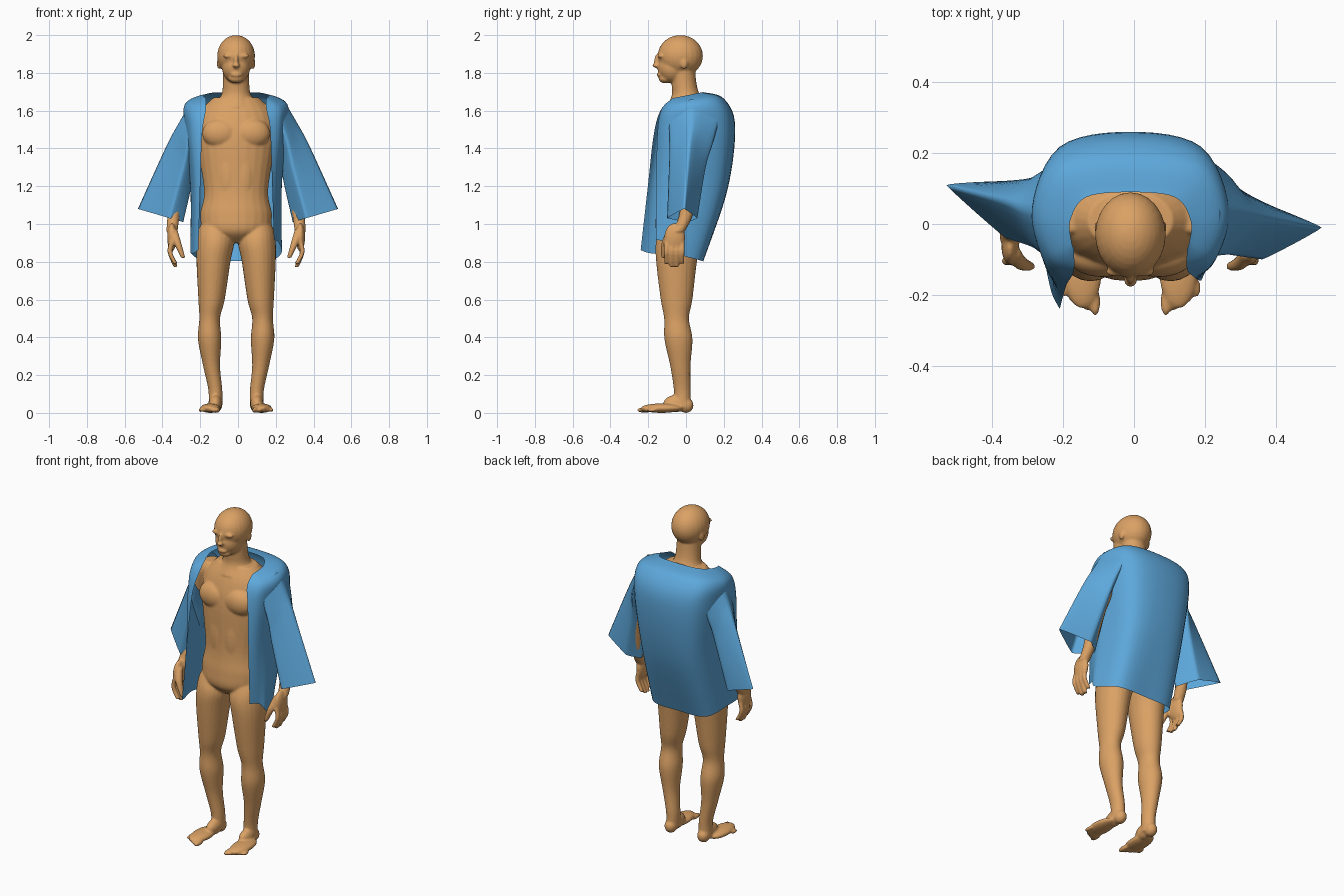
import bpy, bmesh, math
from mathutils import Matrix, Vector

cube = bpy.data.objects.get("Cube")
if cube:
    bpy.data.objects.remove(cube, do_unlink=True)

MID = -.01  # the figure stands slightly off centre
SIDES = {"left": 1, "right": -1}


def material(name, *colour):
    mat = bpy.data.materials.new(name)
    mat.use_nodes = True
    mat.diffuse_color = (*colour, 1)
    shader = next(n for n in mat.node_tree.nodes if n.type == "BSDF_PRINCIPLED")
    shader.inputs["Base Color"].default_value = mat.diffuse_color
    return mat


skin = material("tan skin", .71, .36, .13)
cloth = material("blue cloth", .11, .39, .71)


def spline(rows, steps, closed=False, tension=.5):
    """Smooth curve through points with any number of coordinates."""
    points = [Vector(row) for row in rows]
    count = len(points)

    def pick(index):
        if closed:
            return points[index % count]
        return points[max(0, min(count - 1, index))]

    curve = []
    for i in range(count if closed else count - 1):
        start, end = pick(i), pick(i + 1)
        leave = (end - pick(i - 1)) * tension
        arrive = (pick(i + 2) - start) * tension
        for step in range(steps):
            t = step / steps
            ease = t * t * (3 - 2 * t)
            curve.append(start.lerp(end, ease) + leave * t * (1 - t) ** 2 - arrive * t * t * (1 - t))
    if not closed:
        curve.append(points[-1])
    return curve


def bridge(bm, rings, closed=True):
    """Quads between neighbouring rings of points."""
    rings = [[bm.verts.new(point) for point in ring] for ring in rings]
    for low, high in zip(rings, rings[1:]):
        for i in range(len(low) if closed else len(low) - 1):
            j = (i + 1) % len(low)
            bm.faces.new((low[i], low[j], high[j], high[i]))
    return rings


def limb(bm, rows, side=1, depth=1, sides=24):
    """Solid through level rings given as x, y, z, radius; depth stretches them in y."""
    rings = []
    for x, y, z, radius in spline(rows, 6):
        centre = Vector((side * x + MID, y, z))
        angles = [math.tau * k / sides for k in range(sides)]
        rings.append([centre + radius * Vector((math.cos(a), depth * math.sin(a), 0)) for a in angles])
    rings = bridge(bm, rings)
    bm.faces.new(rings[0])
    bm.faces.new(rings[-1])


def blob(bm, centre, size, side=1):
    """Ellipsoid muscle or bony part."""
    x, y, z = centre
    place = Matrix.Translation((side * x + MID, y, z)) @ Matrix.Diagonal((*size, 1))
    bmesh.ops.create_uvsphere(bm, u_segments=24, v_segments=16, radius=1, matrix=place)


def finish(bm, name, mat):
    bmesh.ops.recalc_face_normals(bm, faces=bm.faces)
    for face in bm.faces:
        face.smooth = True
    mesh = bpy.data.meshes.new(name)
    bm.to_mesh(mesh)
    bm.free()
    mesh.materials.append(mat)
    obj = bpy.data.objects.new(name, mesh)
    bpy.context.scene.collection.objects.link(obj)
    return obj


body = bmesh.new()

# Torso and neck
limb(body, [(0, -.04, .9, .08), (0, -.04, .96, .17), (0, -.03, 1.05, .19), (0, -.03, 1.18, .17),
            (0, 0, 1.45, .21), (0, .02, 1.58, .2), (0, .01, 1.67, .12)], depth=.68)
limb(body, [(0, .01, 1.62, .12), (0, 0, 1.68, .08), (0, -.01, 1.74, .07), (0, -.02, 1.84, .07)], depth=.95)

# Skull, jaw, chin, nose and mouth
blob(body, (0, -.03, 1.89), (.1, .12, .11))
blob(body, (0, -.07, 1.83), (.075, .08, .085))
blob(body, (0, -.11, 1.77), (.04, .035, .025))
blob(body, (0, -.15, 1.86), (.012, .02, .04))
blob(body, (0, -.155, 1.84), (.02, .025, .012))
blob(body, (0, -.14, 1.79), (.03, .015, .012))

for side in SIDES.values():
    # Brow and ear
    blob(body, (.035, -.135, 1.89), (.035, .015, .012), side)
    blob(body, (.09, -.01, 1.85), (.012, .02, .03), side)

    # Chest and stomach muscles
    blob(body, (.08, -.09, 1.48), (.1, .06, .08), side)
    blob(body, (.04, -.1, 1.25), (.06, .045, .18), side)

    # Leg from hip to heel
    limb(body, [(.1, -.03, 1.04, .06), (.11, -.03, .97, .09), (.11, -.04, .9, .1), (.12, -.05, .8, .09),
                (.13, -.05, .6, .07), (.14, -.05, .5, .055), (.14, -.04, .39, .062),
                (.13, -.03, .25, .045), (.11, -.02, .12, .037), (.11, -.02, .03, .037)],
         side, depth=1.2)

    # Heel, arch, sole and toes
    blob(body, (.11, 0, .04), (.035, .04, .04), side)
    blob(body, (.11, -.05, .05), (.035, .07, .045), side)
    blob(body, (.135, -.13, .025), (.055, .11, .025), side)
    for toe in range(5):
        shrink = 1 - .08 * toe
        blob(body, (.1 + .022 * toe, .01 * toe - .22, .015),
             (.015 * shrink, .04 * shrink, .015 * shrink), side)

    # Arm and palm
    limb(body, [(.18, .02, 1.63, .04), (.2, .02, 1.57, .06), (.25, .04, 1.42, .055), (.3, .04, 1.28, .045),
                (.33, 0, 1.05, .033), (.34, -.04, .96, .03)], side, depth=1.1)
    blob(body, (.34, -.06, .93), (.025, .055, .075), side)

    # Curled fingers and thumb
    for finger in range(4):
        y = -.02 - .028 * finger
        tip = .79 - .02 * math.sin(finger)
        limb(body, [(.34, y, .91, .013), (.35, y, .85, .013), (.32, y, tip, .012)], side)
    limb(body, [(.33, -.08, .97, .02), (.31, -.11, .9, .02), (.28, -.12, .82, .012)], side)

# Fuse the overlapping parts into one smooth skin
figure = finish(body, "body", skin)
fuse = figure.modifiers.new("fuse", "REMESH")
fuse.mode = "VOXEL"
fuse.voxel_size = .006
fuse.use_smooth_shade = True
soften = figure.modifiers.new("soften", "SMOOTH")
soften.factor = .5
soften.iterations = 6

# Open jacket, from neckline to hem: height, front edge x, side x, front y, back y
levels = [(1.68, .16, .17, -.07, .09), (1.63, .16, .27, -.13, .2), (1.5, .18, .27, -.16, .26),
          (1.2, .19, .24, -.18, .22), (.83, .2, .24, -.2, .09)]
grid = []
for index, (height, edge, flank, front, back) in enumerate(levels):
    drop = (index / (len(levels) - 1)) ** 2
    tilt = .2 - .5 * drop  # shoulders rise to the back, the hem falls
    halves = []
    for side in SIDES.values():
        sway = .04 * side * drop  # one front panel hangs lower
        outline = [(edge, front + sway, sway), ((edge + 2 * flank) / 3, .7 * front + sway, sway),
                   (flank, (front + back) / 2, 0), (.74 * flank, .84 * back, 0)]
        halves.append([(side * x + MID, y, height + tilt * y + lift) for x, y, lift in outline])
    spine = (MID, back, height + tilt * back)
    grid.append(spline(halves[0] + [spine] + halves[1][::-1], 6))
jacket = bmesh.new()
bridge(jacket, [spline(column, 8) for column in zip(*grid)], closed=False)
finish(jacket, "jacket", cloth)

# Wide sleeves, from shoulder to cuff: outer x and z, inner x and z
cuts = [(.24, 1.66, .22, 1.4), (.31, 1.54, .23, 1.33), (.38, 1.41, .24, 1.23), (.53, 1.08, .29, 1.01)]
for name, side in SIDES.items():
    rings = []
    for index, (x, z, inner_x, inner_z) in enumerate(cuts):
        along = index / (len(cuts) - 1)
        swing = .06 * side * along ** 2  # the cuffs swing opposite ways
        outer = Vector((side * x, .03 + .02 * along - swing, z))
        inner = Vector((side * inner_x, .03 - .02 * along, inner_z))
        middle = outer.lerp(inner, .5 + .2 * along)
        middle.y = .04 - .03 * along - swing / 2
        reach = Vector((0, .13 - .05 * along, 0))
        ring = [outer, middle - reach, inner, middle + reach]
        rings.append(spline(ring, 6, closed=True, tension=.5 - .4 * along))
    lines = [spline(line, 8) for line in zip(*rings)]
    sleeve = bmesh.new()
    bridge(sleeve, list(zip(*lines)))
    finish(sleeve, name + "_sleeve", cloth)
